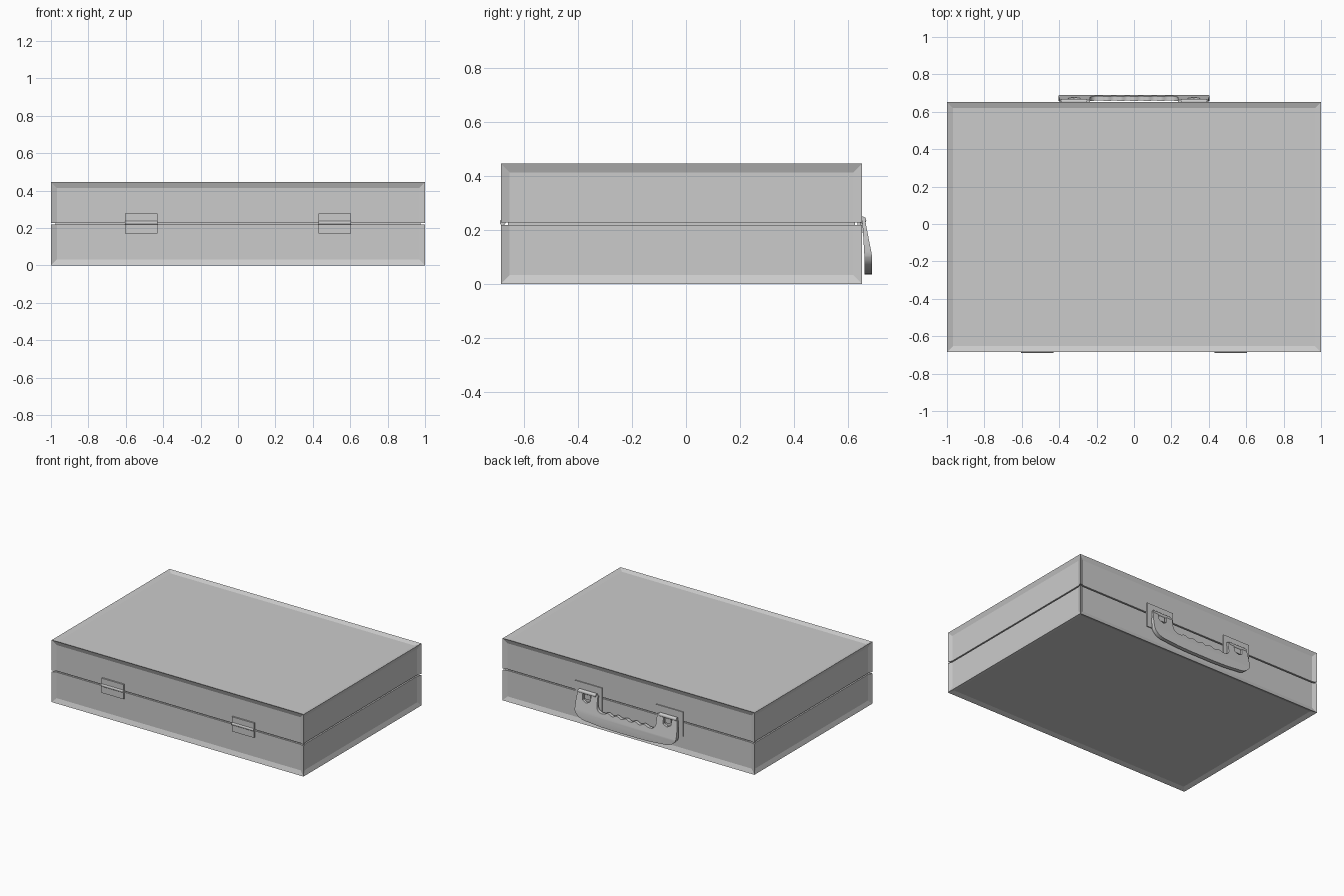
import bpy, bmesh, math
from mathutils import Vector, Matrix

if "Cube" in bpy.data.objects:
    bpy.data.objects.remove(bpy.data.objects["Cube"])

W, Y0, Y1, H = 1.0, -0.685, 0.652, 0.445
SEAM_LO, SEAM_HI = 0.218, 0.227


def finish(name, bm, smooth=False):
    bmesh.ops.recalc_face_normals(bm, faces=bm.faces[:])
    me = bpy.data.meshes.new(name)
    bm.to_mesh(me)
    bm.free()
    ob = bpy.data.objects.new(name, me)
    bpy.context.collection.objects.link(ob)
    if smooth:
        bpy.ops.object.select_all(action='DESELECT')
        ob.select_set(True)
        bpy.context.view_layer.objects.active = ob
        bpy.ops.object.shade_smooth_by_angle(angle=math.radians(35))
    return ob


def add_box(bm, lo, hi):
    lo, hi = Vector(lo), Vector(hi)
    m = Matrix.Translation((lo + hi) / 2) @ Matrix.Diagonal((*(hi - lo), 1))
    bmesh.ops.create_cube(bm, size=1, matrix=m)


def box(name, lo, hi):
    bm = bmesh.new()
    add_box(bm, lo, hi)
    return finish(name, bm)


def rod(name, x0, x1, y, z, r):
    bm = bmesh.new()
    m = Matrix.Translation(((x0 + x1) / 2, y, z)) @ Matrix.Rotation(math.pi / 2, 4, 'Y')
    bmesh.ops.create_cone(bm, cap_ends=True, segments=16, radius1=r, radius2=r,
                          depth=abs(x1 - x0), matrix=m)
    return finish(name, bm, True)


# Case halves: panelled box cut at the seam
def half(name, z, upper):
    bm = bmesh.new()
    add_box(bm, (-W, Y0, 0), (W, Y1, H))
    bmesh.ops.inset_individual(bm, faces=bm.faces[:], thickness=0.045, depth=-0.012)
    cut = bmesh.ops.bisect_plane(bm, geom=bm.verts[:] + bm.edges[:] + bm.faces[:],
                                 plane_co=(0, 0, z), plane_no=(0, 0, 1),
                                 clear_inner=upper, clear_outer=not upper)
    edges = [e for e in cut['geom_cut'] if isinstance(e, bmesh.types.BMEdge)]
    bmesh.ops.contextual_create(bm, geom=edges)
    return finish(name, bm)


half("lower_case", SEAM_LO, False)
half("upper_case", SEAM_HI, True)
box("seam_core", (-W + 0.025, Y0 + 0.025, 0.20), (W - 0.025, Y1 - 0.025, 0.245))

for s, side in ((-1, "left"), (1, "right")):
    def sx(a, b):
        return min(s * a, s * b), max(s * a, s * b)

    # Front hinges: two leaves and a barrel
    a, b = sx(0.43, 0.605)
    box(side + "_hinge_lower_leaf", (a, -0.684, 0.172), (b, -0.67, SEAM_LO))
    box(side + "_hinge_upper_leaf", (a, -0.684, SEAM_HI), (b, -0.67, 0.277))
    rod(side + "_hinge_barrel", a, b, -0.679, 0.228, 0.011)

    # Handle mounts: plate, lug and pivot
    a, b = sx(0.215, 0.43)
    box(side + "_handle_plate", (a, 0.635, 0.12), (b, 0.647, 0.295))
    a, b = sx(0.295, 0.345)
    box(side + "_handle_lug", (a, 0.64, 0.19), (b, 0.661, 0.236))
    a, b = sx(0.25, 0.39)
    rod(side + "_handle_pivot", a, b, 0.655, 0.236, 0.013)

# Handle: notched arms, rounded outer corners, finger-grooved grip
right = [(0.235, 0.24), (0.285, 0.24), (0.29, 0.185), (0.32, 0.17), (0.35, 0.185),
         (0.355, 0.24), (0.395, 0.24), (0.402, 0.17), (0.403, 0.12)]
right += [(0.303 + 0.10 * math.cos(t), 0.115 - 0.068 * math.sin(t))
          for t in [i * math.pi / 16 for i in range(1, 9)]]
right += [(0.2, 0.038), (0.1, 0.035)]
arc = [(0.195 + 0.04 * math.cos(t), 0.172 - 0.04 * math.sin(t))
       for t in [i * math.pi / 12 for i in range(0, 7)]]
top = [(-0.18 + 0.36 * i / 40, 0.132 - 0.006 * math.cos(2 * math.pi * 5 * i / 40) + 0.006)
       for i in range(41)]
outline = right + [(-x, z) for x, z in reversed(right)]
outline += [(-x, z) for x, z in arc] + top + list(reversed(arc))

bm = bmesh.new()


def outer_y(z):
    t = min(1, max(0, (0.24 - z) / 0.14))
    return 0.663 + 0.027 * t


# slice at several heights so the outer face follows its bent slope
face = bm.faces.new([bm.verts.new((x, 0, z)) for x, z in outline])
for z in (0.10, 0.19):
    bmesh.ops.bisect_plane(bm, geom=bm.verts[:] + bm.edges[:] + bm.faces[:],
                           plane_co=(0, 0, z), plane_no=(0, 0, 1))
ext = bmesh.ops.extrude_face_region(bm, geom=bm.faces[:], use_keep_orig=True)
outer = {v for v in ext['geom'] if isinstance(v, bmesh.types.BMVert)}
for v in bm.verts:
    y = outer_y(v.co.z)
    v.co.y = y if v in outer else 0.653 + (y - 0.663) * 0.3
finish("carry_handle", bm, True)
